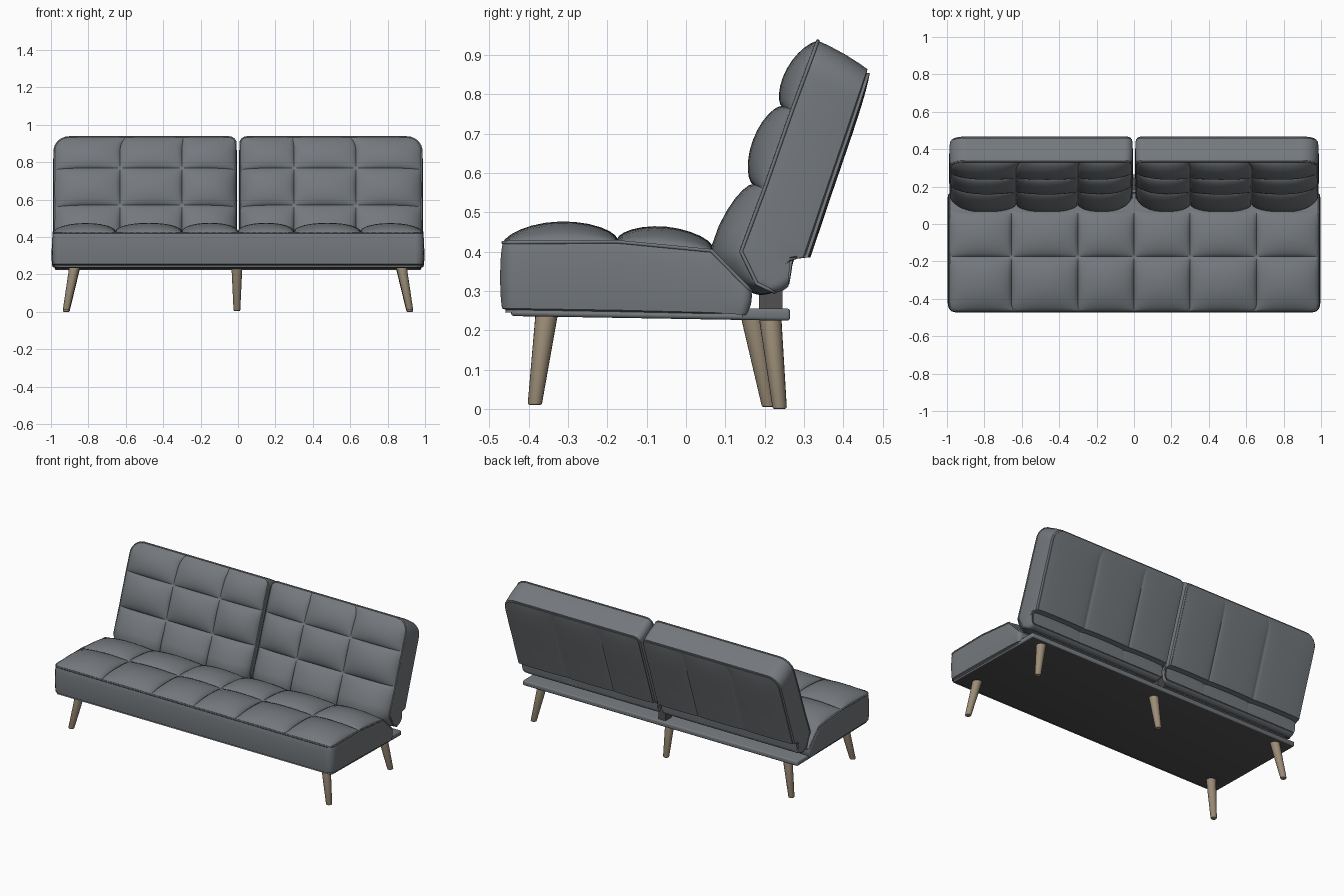
import bpy, bmesh, math
from mathutils import Vector

if "Cube" in bpy.data.objects:
    bpy.data.objects.remove(bpy.data.objects["Cube"])


def material(name, rgb):
    m = bpy.data.materials.new(name)
    m.diffuse_color = (*rgb, 1)
    m.use_nodes = True
    m.node_tree.nodes["Principled BSDF"].inputs["Base Color"].default_value = m.diffuse_color
    return m


FABRIC = material("grey fabric", (0.175, 0.19, 0.205))
LINER = material("dark underside", (0.085, 0.082, 0.082))
WOOD = material("light wood", (0.33, 0.265, 0.185))


def finish(name, bm, mats, angle=40):
    me = bpy.data.meshes.new(name)
    bmesh.ops.recalc_face_normals(bm, faces=bm.faces[:])
    bm.to_mesh(me)
    bm.free()
    for m in mats:
        me.materials.append(m)
    ob = bpy.data.objects.new(name, me)
    bpy.context.collection.objects.link(ob)
    bpy.ops.object.select_all(action='DESELECT')
    bpy.context.view_layer.objects.active = ob
    ob.select_set(True)
    bpy.ops.object.shade_smooth_by_angle(angle=math.radians(angle))
    return ob


def samples(cuts, n=12):
    """Values dense near every cut, each with its -1..1 place in the cell and the cell number."""
    out = []
    for c, (a, b) in enumerate(zip(cuts, cuts[1:])):
        for k in range(n + (c == len(cuts) - 2)):
            t = -math.cos(math.pi * k / n)
            out.append((a + (b - a) * (t + 1) / 2, t, c))
    return out


def along(path, v):
    i = min(int(max(v, 0)), len(path) - 2)
    return Vector(path[i]).lerp(Vector(path[i + 1]), min(max(v - i, 0), 1))


def corner(d, r):
    return r - math.sqrt(r * r - (r - d) ** 2) if d < r else 0


def cushion(name, xcuts, vcuts, front, rear, amps, crown, radii, side=1, rear_puff=0.0, bulge=0.008):
    """Tufted cushion lofted between a front and a rear (y, z) path, with rounded ends."""
    cols, rows = samples(xcuts), samples(vcuts)
    x0, x1, vmax = xcuts[0], xcuts[-1], len(front) - 1
    bm = bmesh.new()
    top, bot = [], []
    for v, tv, rv in rows:
        T, B = along(front, v), along(rear, v)
        tan = along(front, v + 0.3) - along(front, v - 0.3)
        n = Vector((-tan.y, tan.x)).normalized()
        if n.dot(T - B) < 0:
            n = -n
        d0, d1 = (T - Vector(front[0])).length, (T - Vector(front[-1])).length
        left = max(corner(d0, radii[0]), corner(d1, radii[2]))
        right = max(corner(d0, radii[1]), corner(d1, radii[2]))
        V = 2 * v / vmax - 1
        rt, rb = [], []
        for x, tx, cx in cols:
            f = (x - x0) / (x1 - x0)
            X = 2 * f - 1
            xx = (x0 + left + f * (x1 - x0 - left - right)) * side
            fx = max(0, 1 - tx * tx) ** 0.5
            h = amps[rv] * fx * max(0, 1 - tv * tv) ** 0.65 + crown * (1 - X ** 8) * (1 - V ** 4)
            p = T + n * h
            q = B - n * rear_puff * fx * (1 - V ** 8)
            rt.append(bm.verts.new((xx, p.x, p.y)))
            rb.append(bm.verts.new((xx, q.x, q.y)))
        top.append(rt)
        bot.append(rb)
    for g in (top, bot):
        for a, b in zip(g, g[1:]):
            for i in range(len(a) - 1):
                bm.faces.new((a[i], a[i + 1], b[i + 1], b[i]))

    def ring(g):
        return g[0][:] + [r[-1] for r in g[1:-1]] + g[-1][::-1] + [r[0] for r in g[-2:0:-1]]

    # side walls, slightly swollen, with a softened rear edge
    rt, rb = ring(top), ring(bot)
    seam = [v.co.copy() for v in rt]
    rings, moves, prev = [], [], rt
    for s in (0.06, 0.2, 0.5, 0.8, 0.94):
        cur = [bm.verts.new(a.co.lerp(b.co, s)) for a, b in zip(rt, rb)]
        rings.append((prev, cur))
        moves += [(v, bulge * math.sin(math.pi * s) ** 0.6) for v in cur]
        prev = cur
    rings.append((prev, rb))
    moves += [(v, -0.01) for v in rb]
    for a, b in rings:
        for i in range(len(a)):
            j = (i + 1) % len(a)
            bm.faces.new((a[i], a[j], b[j], b[i]))
    bmesh.ops.recalc_face_normals(bm, faces=bm.faces[:])
    bm.normal_update()
    for v, w, nn in [(v, w, v.normal.copy()) for v, w in moves]:
        v.co += nn * w
    finish(name, bm, [FABRIC])

    # piping along the seam
    cu = bpy.data.curves.new(name + "_piping", 'CURVE')
    cu.dimensions = '3D'
    cu.bevel_depth = 0.005
    cu.bevel_resolution = 1
    sp = cu.splines.new('POLY')
    sp.points.add(len(seam) - 1)
    for p, c in zip(sp.points, seam):
        p.co = (*c, 1)
    sp.use_cyclic_u = True
    cu.materials.append(FABRIC)
    bpy.context.collection.objects.link(bpy.data.objects.new(name + "_piping", cu))


# seat
cushion("seat", [-0.988, -0.655, -0.3, 0, 0.3, 0.655, 0.988], [0, 1, 2, 3],
        [(-0.465, 0.423), (-0.175, 0.425), (0.065, 0.402), (0.165, 0.30)],
        [(-0.465, 0.245), (-0.175, 0.24), (0.065, 0.235), (0.15, 0.235)],
        (0.046, 0.042, 0.0), 0.008, (0.035, 0.035, 0.015))

# two backrest halves
for label, side in (("right", 1), ("left", -1)):
    cushion(label + "_backrest", [0.012, 0.3, 0.63, 0.982], [0, 1, 2, 4, 5],
            [(0.335, 0.935), (0.27, 0.76), (0.2, 0.56), (0.14, 0.40), (0.18, 0.318), (0.225, 0.297)],
            [(0.468, 0.857), (0.415, 0.70), (0.36, 0.54), (0.308, 0.385), (0.27, 0.38), (0.262, 0.315)],
            (0.03, 0.037, 0.045, 0.0), 0.033, (0.035, 0.08, 0.02), side, 0.008, 0.006)

# base board, dark underneath
bm = bmesh.new()
bmesh.ops.create_cube(bm, size=1)
for v in bm.verts:
    rear = v.co.y > 0
    v.co = (v.co.x * 1.96, 0.265 if rear else -0.445,
            (0.255 if rear else 0.26) if v.co.z > 0 else (0.224 if rear else 0.236))
bmesh.ops.bevel(bm, geom=bm.edges[:], offset=0.008, segments=3, affect='EDGES', profile=0.5)
bm.normal_update()
for f in bm.faces:
    f.material_index = 1 if f.normal.z < -0.8 else 0
finish("base_board", bm, [FABRIC, LINER])

# centre hinge between board and backrest
bm = bmesh.new()
bmesh.ops.create_cube(bm, size=1)
for v in bm.verts:
    v.co = (v.co.x * 0.05, 0.215 + v.co.y * 0.06, 0.295 + v.co.z * 0.10)
finish("hinge", bm, [LINER])


# tapered splayed legs
def leg(name, a, b):
    bm = bmesh.new()
    bmesh.ops.create_cone(bm, cap_ends=True, segments=20, radius1=0.018, radius2=0.029, depth=1)
    edges = [e for e in bm.edges if all(v.co.z < 0 for v in e.verts)]
    a, b = Vector(a), Vector(b)
    for v in bm.verts:
        c = b.lerp(a, v.co.z + 0.5)
        v.co = (c.x + v.co.x, c.y + v.co.y, c.z)
    bmesh.ops.bevel(bm, geom=edges, offset=0.005, segments=2, affect='EDGES', profile=0.5)
    finish(name, bm, [WOOD])


for label, s in (("right", 1), ("left", -1)):
    leg(label + "_front_leg", (s * 0.872, -0.353, 0.25), (s * 0.918, -0.384, 0.01))
    leg(label + "_rear_leg", (s * 0.872, 0.213, 0.24), (s * 0.918, 0.238, 0.0))
leg("middle_rear_leg", (-0.006, 0.167, 0.24), (-0.006, 0.21, 0.005))
